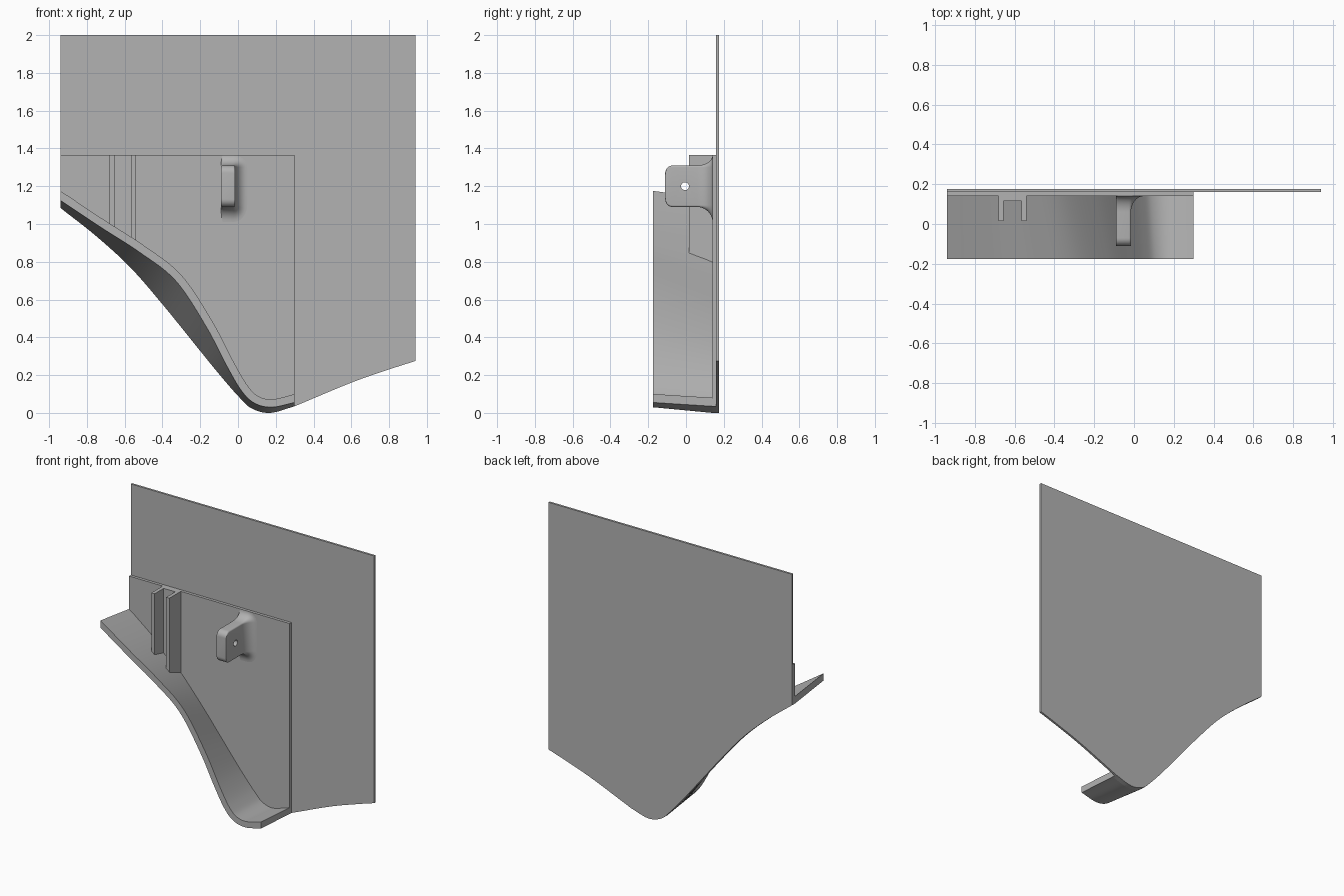
import bpy, bmesh, math
from mathutils import Vector

cube = bpy.data.objects.get("Cube")
if cube:
    bpy.data.objects.remove(cube, do_unlink=True)

grey = bpy.data.materials.new("plain_grey")
grey.use_nodes = True
colour = (0.45, 0.45, 0.45, 1)
grey.diffuse_color = colour
grey.node_tree.nodes["Principled BSDF"].inputs["Base Color"].default_value = colour


def loft(name, rings):
    """Skin a row of (y, [(x, z), ...]) rings and cap both ends."""
    bm = bmesh.new()
    loops = [[bm.verts.new((x, y, z)) for x, z in pts] for y, pts in rings]
    for a, b in zip(loops, loops[1:]):
        for i in range(len(a)):
            j = (i + 1) % len(a)
            bm.faces.new((a[i], a[j], b[j], b[i]))
    bm.faces.new(loops[0])
    bm.faces.new(loops[-1])
    bmesh.ops.recalc_face_normals(bm, faces=bm.faces)
    mesh = bpy.data.meshes.new(name)
    bm.to_mesh(mesh)
    bm.free()
    mesh.materials.append(grey)
    obj = bpy.data.objects.new(name, mesh)
    bpy.context.collection.objects.link(obj)
    return obj


def smooth(obj):
    bpy.ops.object.select_all(action="DESELECT")
    obj.select_set(True)
    bpy.context.view_layer.objects.active = obj
    bpy.ops.object.shade_smooth_by_angle(angle=math.radians(30))


def spline(points, steps=8):
    """Smooth curve through the points."""
    p = [Vector(q) for q in points]
    p = [2 * p[0] - p[1]] + p + [2 * p[-1] - p[-2]]
    out = []
    for a, b, c, d in zip(p, p[1:], p[2:], p[3:]):
        for k in range(steps):
            t = k / steps
            out.append(0.5 * (2 * b + (c - a) * t + (2 * a - 5 * b + 4 * c - d) * t ** 2
                              + (3 * b - a - 3 * c + d) * t ** 3))
    return out + [p[-2]]


# Lower edge at the panel, and the same edge at the front of the flange
LEFT, RIGHT, STEP_TOP = -0.94, 0.30, 1.365
PANEL_Y, FRONT_Y = 0.14, -0.175
back_edge = spline([(LEFT, 1.085), (-.75, .935), (-.57, .77), (-.40, .575), (-.23, .365),
                    (-.10, .205), (0, .09), (.07, .025), (.17, 0), (RIGHT, .035)])
front_edge = spline([(LEFT, 1.125), (-.73, .985), (-.52, .85), (-.33, .70), (-.17, .46),
                     (-.06, .25), (.02, .115), (.09, .05), (.18, .03), (RIGHT, .055)])

# Tall back panel and the thinner step plate in front of it
tail = spline([(RIGHT, .035), (.6, .16), (.8, .23), (.94, .275)])[1:]
outline = back_edge + tail + [(.94, 2), (LEFT, 2)]
loft("back_panel", [(0.16, outline), (0.175, outline)])
outline = back_edge + [(RIGHT, STEP_TOP), (LEFT, STEP_TOP)]
loft("step_plate", [(PANEL_Y, outline), (0.16, outline)])

# Curved flange along the lower edge
thickness = []
for i in range(len(front_edge)):
    t = front_edge[min(i + 1, len(front_edge) - 1)] - front_edge[max(i - 1, 0)]
    thickness.append(Vector((-t.y, t.x)).normalized() * 0.042)
thickness[0] = Vector((0, 0.05))
thickness[-1] = Vector((0, 0.045))


def flange_ring(edge):
    return edge + [p + n for p, n in zip(edge, thickness)][::-1]


smooth(loft("flange", [(PANEL_Y, flange_ring(back_edge)), (FRONT_Y, flange_ring(front_edge))]))


# Vertical ribs standing on the flange, joined by a thin web
def height(edge, x):
    for a, b in zip(edge, edge[1:]):
        if a.x <= x <= b.x:
            return a.y + (b.y - a.y) * (x - a.x) / (b.x - a.x)


def rib(name, x0, x1, front):
    rings = []
    for y in (PANEL_Y, front):
        f = (PANEL_Y - y) / (PANEL_Y - FRONT_Y)
        low = [height(back_edge, x) * (1 - f) + height(front_edge, x) * f + 0.03 for x in (x0, x1)]
        rings.append((y, [(x0, low[0]), (x1, low[1]), (x1, STEP_TOP), (x0, STEP_TOP)]))
    loft(name, rings)


rib("right_rib", -.68, -.655, .015)
rib("left_rib", -.565, -.54, .015)
rib("rib_web", -.655, -.565, .115)


# Lug with rounded nose, flared root and a pin hole
def lug_ring(shrink, flare):
    x0, x1, z0, z1, r = -.09, -.015, 1.09 + shrink, 1.31 - shrink, 0.01
    corners = [(x1 - r, z1 - r, r + .8 * flare, r + .68 * flare, 0),
               (x0 + r, z1 - r, r, r + .68 * flare, 90),
               (x0 + r, z0 + r, r, r + flare, 180),
               (x1 - r, z0 + r, r + .8 * flare, r + flare, 270)]
    return [(cx + rx * math.cos(math.radians(start + 15 * k)),
             cz + rz * math.sin(math.radians(start + 15 * k)))
            for cx, cz, rx, rz, start in corners for k in range(7)]


NOSE, ROOT = 0.04, 0.08
rings = []
for k in range(9):
    a = math.radians(90 * k / 8)
    rings.append((-0.11 + NOSE * (1 - math.cos(a)), lug_ring(NOSE * (1 - math.sin(a)), 0)))
for k in range(11):
    a = math.radians(90 * k / 10)
    rings.append((PANEL_Y - ROOT + ROOT * math.sin(a), lug_ring(0, ROOT * (1 - math.cos(a)))))
lug = loft("lug", rings)

bpy.ops.mesh.primitive_cylinder_add(vertices=24, radius=0.021, depth=0.3,
                                    location=(-.05, -.005, 1.2), rotation=(0, math.pi / 2, 0))
cutter = bpy.context.object
cutter.name = "pin_hole_cutter"
cutter.data.materials.append(grey)
cutter.hide_render = True
cutter.hide_set(True)
hole = lug.modifiers.new("pin_hole", "BOOLEAN")
hole.object = cutter
hole.operation = "DIFFERENCE"
hole.solver = "EXACT"
bpy.context.view_layer.objects.active = lug
bpy.ops.object.modifier_apply(modifier="pin_hole")
bpy.data.objects.remove(cutter, do_unlink=True)
smooth(lug)
